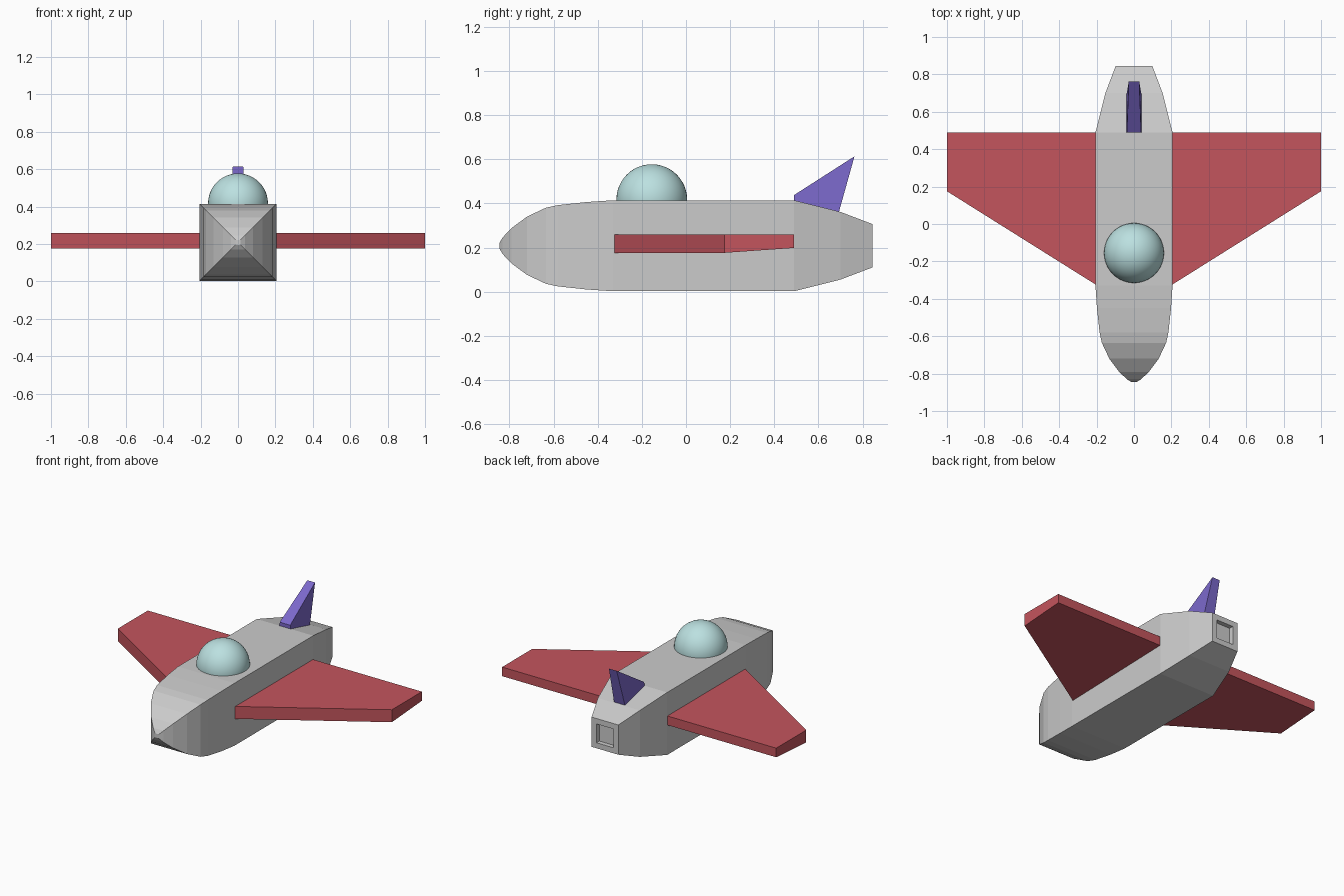
import bpy, bmesh
from mathutils import Vector

if "Cube" in bpy.data.objects:
    bpy.data.objects.remove(bpy.data.objects["Cube"])

MID_Z = 0.208


def material(name, rgb):
    m = bpy.data.materials.new(name)
    m.diffuse_color = (*rgb, 1)
    m.use_nodes = True
    m.node_tree.nodes["Principled BSDF"].inputs["Base Color"].default_value = m.diffuse_color
    return m


RED = material("wing_red", (0.55, 0.09, 0.11))
PURPLE = material("fin_purple", (0.20, 0.14, 0.60))
GLASS = material("canopy_blue", (0.50, 0.75, 0.75))


def loft(name, rings, mat=None):
    """Skin a row of matching rings and cap both ends."""
    bm = bmesh.new()
    loops = [[bm.verts.new(p) for p in ring] for ring in rings]
    for a, b in zip(loops, loops[1:]):
        for i in range(len(a)):
            j = (i + 1) % len(a)
            bm.faces.new((a[i], a[j], b[j], b[i]))
    bm.faces.new(loops[0])
    bm.faces.new(loops[-1])
    bmesh.ops.recalc_face_normals(bm, faces=bm.faces)
    me = bpy.data.meshes.new(name)
    bm.to_mesh(me)
    bm.free()
    ob = bpy.data.objects.new(name, me)
    bpy.context.collection.objects.link(ob)
    if mat:
        me.materials.append(mat)
    return ob


# Fuselage: square sections from nose to tail, ending in a recessed exhaust
sections = [(-0.845, 0.013), (-0.83, 0.038), (-0.79, 0.080), (-0.72, 0.132),
            (-0.635, 0.172), (-0.58, 0.184), (-0.45, 0.198), (-0.33, 0.206),
            (0.49, 0.206), (0.70, 0.153), (0.845, 0.098),
            (0.845, 0.062), (0.815, 0.062)]
corners = [(-1, -1), (1, -1), (1, 1), (-1, 1)]
loft("fuselage", [[(sx * h, y, MID_Z + sz * h) for sx, sz in corners]
                  for y, h in sections])

# Wings: swept slabs, slightly thinner at the trailing edge
def wing_section(x, y_front, y_back):
    return [(x, y_front, 0.176), (x, y_back, 0.198),
            (x, y_back, 0.258), (x, y_front, 0.258)]


for side, name in ((1, "right_wing"), (-1, "left_wing")):
    loft(name, [wing_section(side * 0.2, -0.327, 0.488),
                wing_section(side * 1.0, 0.175, 0.488)], RED)

# Tail fin: wedge leaning back, narrower at the tip
fin = [(0.49, 0.405, 0.040), (0.49, 0.438, 0.038),
       (0.763, 0.613, 0.028), (0.69, 0.352, 0.040)]
loft("tail_fin", [[(s * w, y, z) for y, z, w in fin] for s in (-1, 1)], PURPLE)

# Canopy dome
bpy.ops.mesh.primitive_uv_sphere_add(segments=48, ring_count=24, radius=0.16,
                                     location=(0, -0.155, 0.417))
canopy = bpy.context.object
canopy.name = "canopy"
canopy.data.materials.append(GLASS)
bpy.ops.object.shade_smooth()
